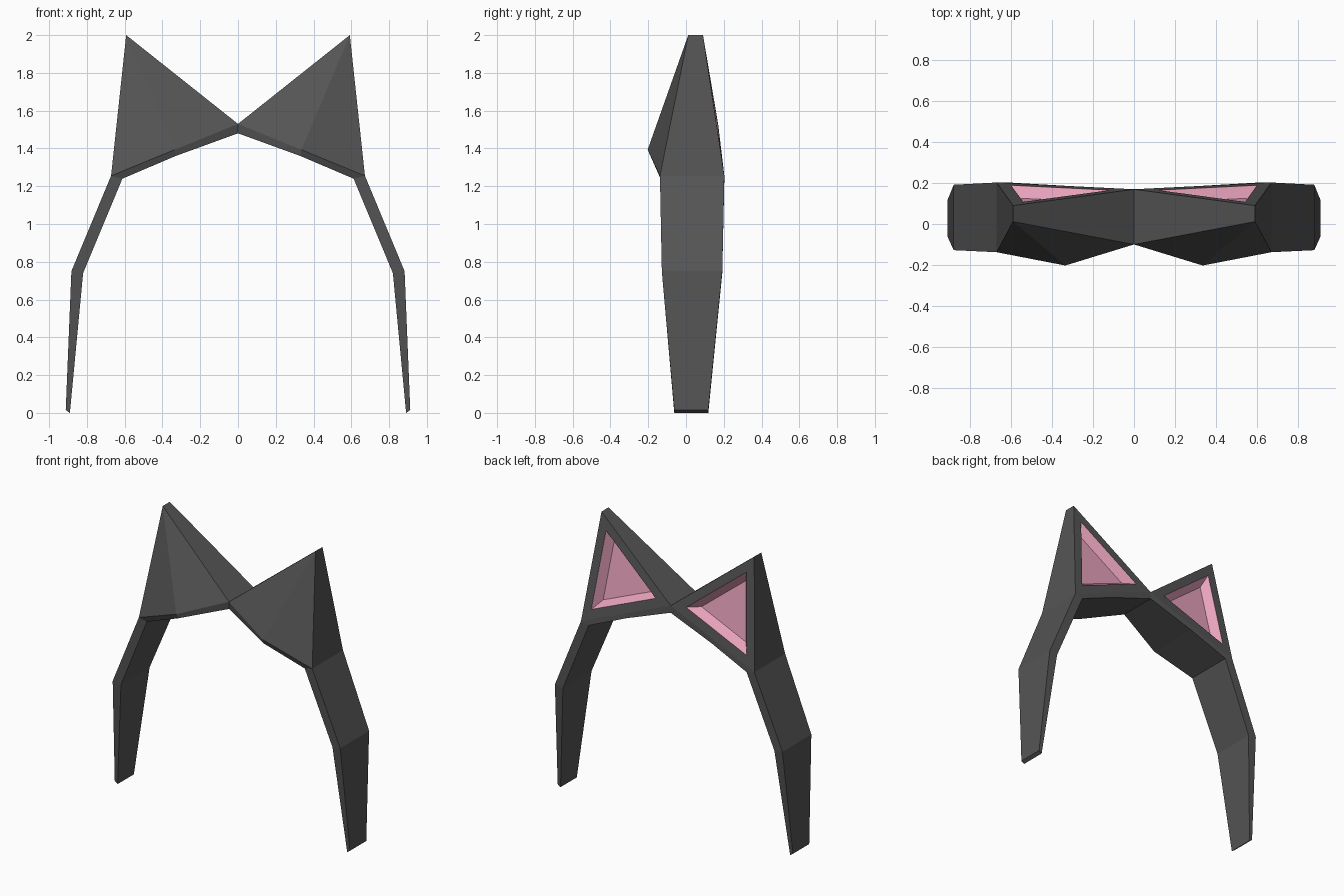
import bpy, bmesh
from mathutils import Vector as V

if "Cube" in bpy.data.objects:
    bpy.data.objects.remove(bpy.data.objects["Cube"])


def material(name, rgb):
    m = bpy.data.materials.new(name)
    m.diffuse_color = (*rgb, 1)
    m.use_nodes = True
    m.node_tree.nodes["Principled BSDF"].inputs["Base Color"].default_value = m.diffuse_color
    return m


dark = material("charcoal", (0.09, 0.09, 0.09))
pink = material("pink", (0.80, 0.36, 0.50))


def make_part(name, faces, mat, face_back=False):
    """Build the right half from point polygons and mirror it across x."""
    bm = bmesh.new()
    for pts in faces:
        bm.faces.new([bm.verts.new(p) for p in pts])
    bmesh.ops.remove_doubles(bm, verts=bm.verts, dist=0.0005)
    bmesh.ops.recalc_face_normals(bm, faces=bm.faces)
    bm.faces.ensure_lookup_table()
    if face_back and bm.faces[0].normal.y < 0:
        bmesh.ops.reverse_faces(bm, faces=bm.faces)
    me = bpy.data.meshes.new(name)
    bm.to_mesh(me)
    bm.free()
    me.materials.append(mat)
    ob = bpy.data.objects.new(name, me)
    bpy.context.collection.objects.link(ob)
    mod = ob.modifiers.new("Mirror", 'MIRROR')
    mod.use_clip = True


# Band stations: outer (x, z), inner (x, z), outer front y, inner front y, back y
stations = [
    ((0.912, 0.015), (0.89, 0.0), -0.062, -0.062, 0.118),
    ((0.882, 0.75), (0.82, 0.74), -0.128, -0.125, 0.192),
    ((0.672, 1.255), (0.612, 1.24), -0.138, -0.135, 0.203),
    ((0.336, 1.393), (0.33, 1.36), -0.203, -0.187, 0.1865),
    ((0.0, 1.53), (0.0, 1.48), -0.10, -0.10, 0.17),
]
rings = [[V((o[0], fo, o[1])), V((o[0], b, o[1])),
          V((i[0], b, i[1])), V((i[0], fi, i[1]))]
         for o, i, fo, fi, b in stations]

# Headband: four-sided tube, open on top where the ear sits
band = [rings[0]]
for n, (r, s) in enumerate(zip(rings, rings[1:])):
    for k in range(4):
        if k == 0 and n >= 2:
            continue
        j = (k + 1) % 4
        band.append([r[k], r[j], s[j], s[k]])
make_part("headband", band, dark)

# Ear shell: faceted front, flat sides, framed opening at the back
temple, mid, centre = rings[2:]
tip_f, tip_b = V((0.592, 0.012, 2.0)), V((0.592, 0.09, 2.0))
corners = [tip_b, centre[1], temple[1]]
mean = sum(corners, V()) / 3
rim = [mean.lerp(c, 0.72) for c in corners]
ear = [
    [tip_f, centre[0], mid[0]],
    [tip_f, mid[0], temple[0]],
    [tip_f, temple[0], temple[1], tip_b],
    [tip_f, tip_b, centre[1], centre[0]],
    [corners[0], corners[1], rim[1], rim[0]],
    [corners[1], mid[1], corners[2], rim[2], rim[1]],
    [corners[2], corners[0], rim[0], rim[2]],
]
make_part("ear_shells", ear, dark)

# Pink lining: tapered recess inside the ear frame
normal = (corners[1] - corners[0]).cross(corners[2] - corners[0]).normalized()
if normal.y < 0:
    normal.negate()
floor = [mean.lerp(c, 0.72 * 0.74) - normal * 0.055 for c in corners]
lining = [floor] + [[rim[k], rim[(k + 1) % 3], floor[(k + 1) % 3], floor[k]]
                    for k in range(3)]
make_part("ear_linings", lining, pink, face_back=True)
